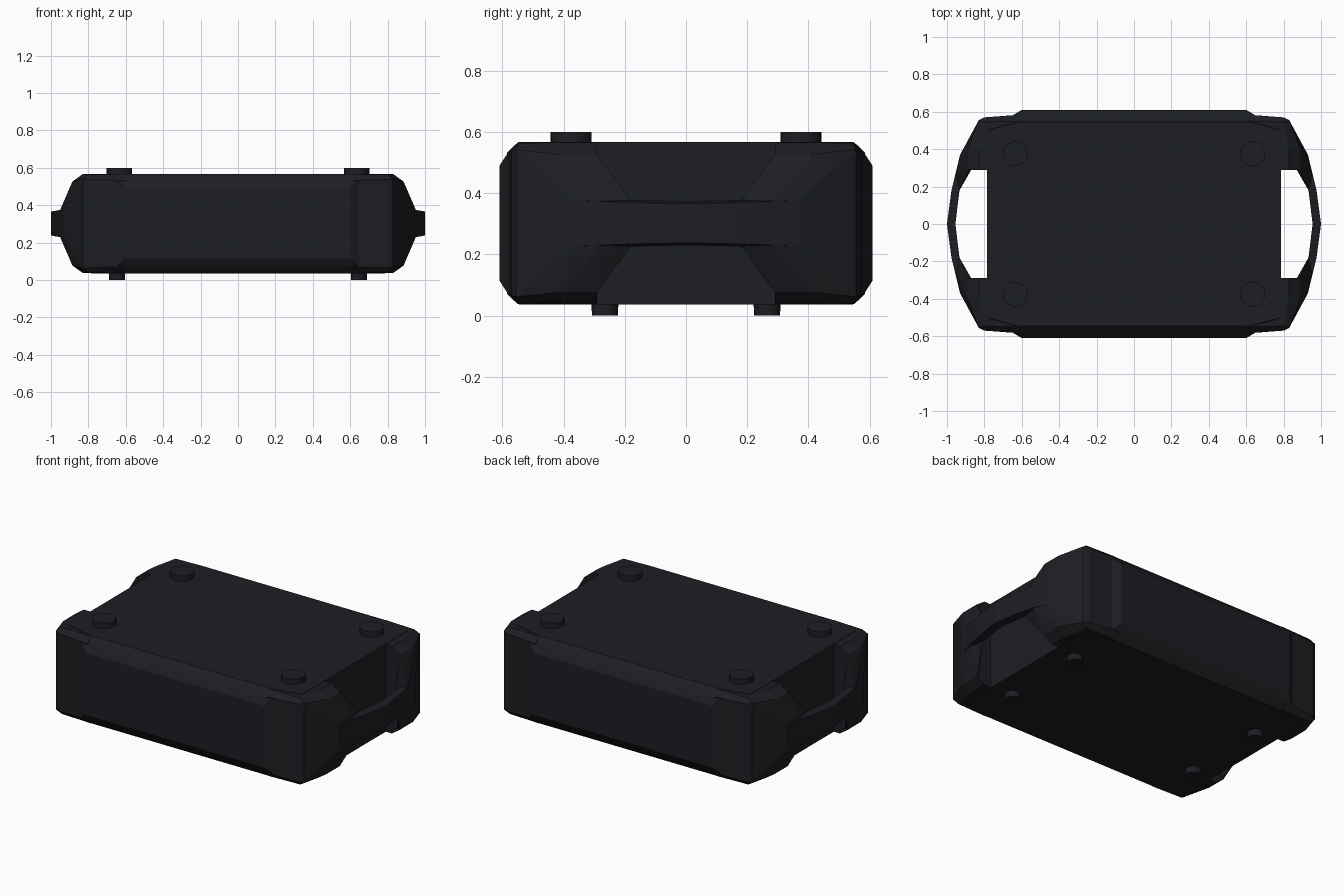
import bpy, bmesh
from itertools import product

if "Cube" in bpy.data.objects:
    bpy.data.objects.remove(bpy.data.objects["Cube"])

ZC = 0.302  # mid height of the case
SIGNS = (-1, 1)

mat = bpy.data.materials.new("dark_plastic")
mat.diffuse_color = (0.012, 0.013, 0.016, 1)
mat.use_nodes = True
mat.node_tree.nodes["Principled BSDF"].inputs["Base Color"].default_value = mat.diffuse_color


def finish(bm, name):
    bmesh.ops.recalc_face_normals(bm, faces=bm.faces)
    mesh = bpy.data.meshes.new(name)
    bm.to_mesh(mesh)
    bm.free()
    mesh.materials.append(mat)
    ob = bpy.data.objects.new(name, mesh)
    bpy.context.collection.objects.link(ob)
    return ob


def hull(name, points):
    """Convex faceted solid; points are (x, y, z)."""
    bm = bmesh.new()
    for p in points:
        bm.verts.new(p)
    res = bmesh.ops.convex_hull(bm, input=bm.verts)
    junk = {v for v in res["geom_interior"] + res["geom_unused"]
            if isinstance(v, bmesh.types.BMVert)}
    bmesh.ops.delete(bm, geom=list(junk), context='VERTS')
    bmesh.ops.dissolve_limit(bm, angle_limit=0.01, verts=bm.verts, edges=bm.edges)
    return finish(bm, name)


def both_z(points, sx=1, sy=1):
    """Points (x, y, half height) mirrored above and below the mid plane."""
    return [(sx * x, sy * y, ZC + s * h) for x, y, h in points for s in SIGNS]


def loft(name, rings):
    bm = bmesh.new()
    vs = [[bm.verts.new(p) for p in r] for r in rings]
    n = len(rings[0])
    for a, b in zip(vs, vs[1:]):
        for i in range(n):
            j = (i + 1) % n
            bm.faces.new((a[i], a[j], b[j], b[i]))
    bm.faces.new(vs[0])
    bm.faces.new(vs[-1])
    return finish(bm, name)


# Main case with the raised, chamfered middle section
body_pts = [(0.60, 0.61, 0.187), (0.64, 0.585, 0.225),
            (0.62, 0.545, 0.266), (0.785, 0.50, 0.266)]
hull("case_body", [p for sx, sy in product(SIGNS, SIGNS)
                   for p in both_z(body_pts, sx, sy)])

# Corner bumpers and the webs that taper into the handles
corner_pts = [(0.60, 0.55, 0.264), (0.80, 0.545, 0.262), (0.83, 0.40, 0.264),
              (0.83, 0.29, 0.264), (0.60, 0.29, 0.264),
              (0.60, 0.585, 0.23), (0.80, 0.57, 0.235), (0.83, 0.555, 0.24),
              (0.885, 0.41, 0.225), (0.885, 0.29, 0.225),
              (0.93, 0.37, 0.075), (0.89, 0.29, 0.075)]
web_pts = [(0.87, 0.29, 0.225), (0.885, 0.29, 0.225), (0.885, 0.41, 0.225),
           (0.93, 0.37, 0.075), (0.933, 0.18, 0.075), (0.95, 0.27, 0.075),
           (0.885, 0.30, 0.075)]
for sx, sy in product(SIGNS, SIGNS):
    hull("corner_bumper", both_z(corner_pts, sx, sy))
    hull("handle_web", both_z(web_pts, sx, sy))

# Bowed carrying handles: inner x, inner y, outer x, outer y, half height
half = [(0.885, 0.30, 0.93, 0.37, 0.075), (0.933, 0.18, 0.976, 0.18, 0.068),
        (0.955, 0.0, 1.0, 0.0, 0.064)]
stations = half + [(a, -b, c, -d, h) for a, b, c, d, h in half[-2::-1]]
for sx in SIGNS:
    loft("carry_handle", [[(sx * a, b, ZC - h - 0.008), (sx * c, d, ZC - h),
                           (sx * c, d, ZC + h), (sx * a, b, ZC + h + 0.008)]
                          for a, b, c, d, h in stations])


# Stacking pads on top, small feet underneath
def puck(name, x, y, z0, z1, r0, r1):
    bm = bmesh.new()
    bmesh.ops.create_cone(bm, cap_ends=True, segments=20, radius1=r0,
                          radius2=r1, depth=z1 - z0)
    bmesh.ops.translate(bm, verts=bm.verts, vec=(x, y, (z0 + z1) / 2))
    finish(bm, name)


for sx, sy in product(SIGNS, SIGNS):
    puck("top_pad", sx * 0.635, sy * 0.375, 0.55, 0.60, 0.067, 0.067)
    puck("bottom_foot", sx * 0.647, sy * 0.265, 0.0, 0.05, 0.042, 0.045)
